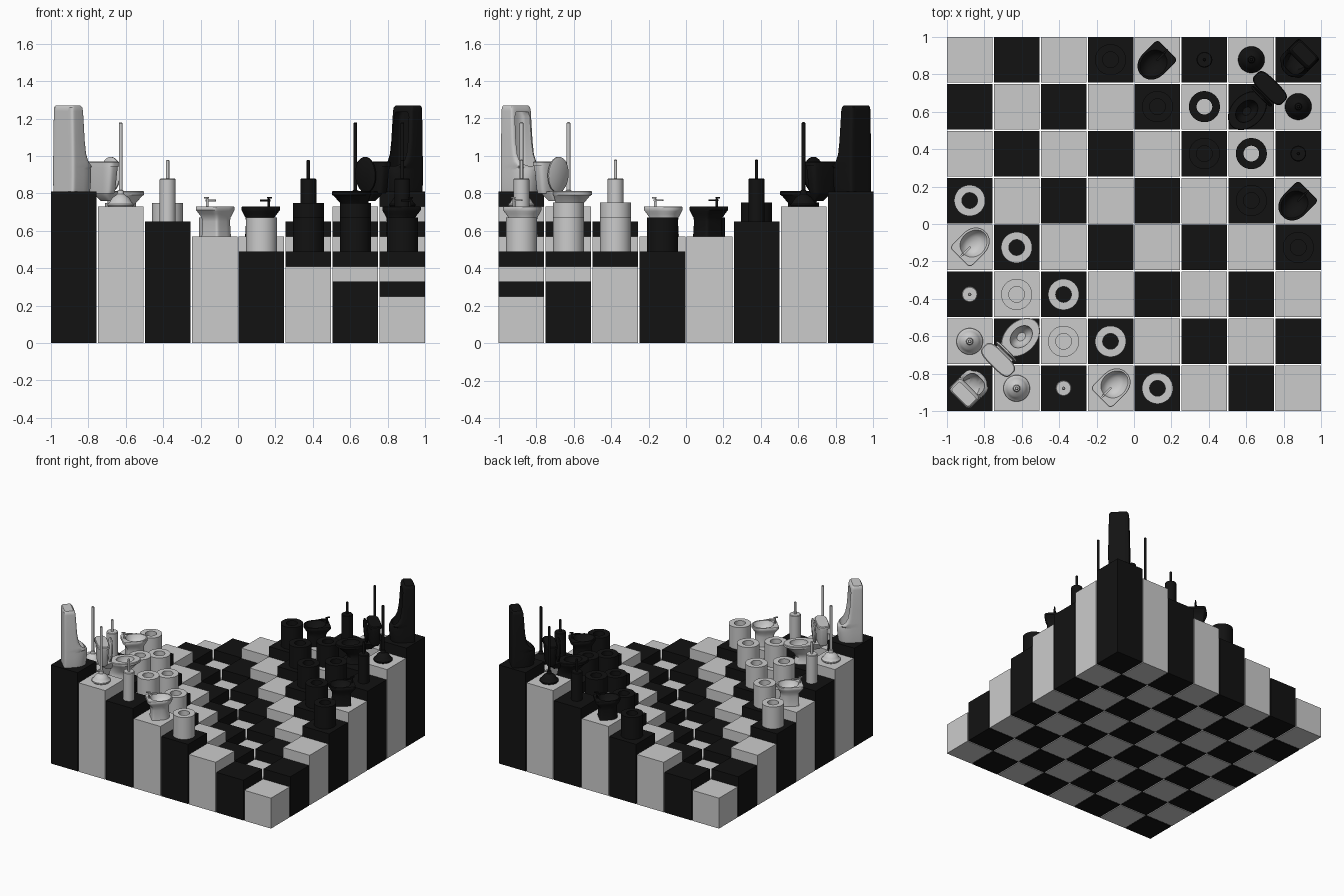
import bpy
from math import sin, cos, pi, radians
from mathutils import Matrix

if "Cube" in bpy.data.objects:
    bpy.data.objects.remove(bpy.data.objects["Cube"])

PITCH, CELL = 0.251, 0.243
black = bpy.data.materials.new("black")
black.diffuse_color = (0.006, 0.006, 0.006, 1)
black.use_nodes = True
black.node_tree.nodes["Principled BSDF"].inputs["Base Color"].default_value = black.diffuse_color


def ring(z, c, front, back, w, pf=2, pb=2, n=40):
    """Rounded outline: separate front/back lengths and superellipse powers."""
    pts = []
    for i in range(n):
        a = 2 * pi * (i + 0.5) / n
        l, p = (front, pf) if cos(a) > 0 else (back, pb)
        pw = lambda v: (1 if v > 0 else -1) * abs(v) ** (2 / p)
        pts.append((c + l * pw(cos(a)), w * pw(sin(a)), z))
    return pts


def circ(z, r):
    return ring(z, 0, r, r, r)


def loft(name, rings, place, mat=None, closed=False, local=Matrix()):
    n, m = len(rings[0]), len(rings)
    verts = [p for r in rings for p in r]
    faces = []
    for k in range(m if closed else m - 1):
        a, b = k * n, (k + 1) % m * n
        faces += [(a + i, a + (i + 1) % n, b + (i + 1) % n, b + i) for i in range(n)]
    if not closed:
        faces += [tuple(reversed(range(n))), tuple(range((m - 1) * n, m * n))]
    me = bpy.data.meshes.new(name)
    me.from_pydata(verts, [], faces)
    me.transform(local)
    me.shade_smooth()
    me.set_sharp_from_angle(angle=radians(35))
    if mat:
        me.materials.append(mat)
    ob = bpy.data.objects.new(name, me)
    ob.matrix_world = place
    bpy.context.collection.objects.link(ob)
    return ob


def roll(tag, m, mat):
    loft(tag + "paper_roll", [circ(0, .083), circ(.18, .083), circ(.18, .042), circ(0, .042)],
         m, mat, closed=True)


def brush(tag, m, mat):
    loft(tag + "brush_holder", [circ(0, .042), circ(.225, .042), circ(.23, .038), circ(.23, .012)], m, mat)
    loft(tag + "brush_handle", [circ(.2, .009), circ(.325, .009), circ(.33, .005)], m, mat)


def plunger(tag, m, mat):
    prof = [(0, .066), (.006, .071), (.014, .07), (.022, .06), (.035, .053), (.05, .042),
            (.06, .026), (.066, .019), (.085, .016), (.088, .011)]
    loft(tag + "plunger_cup", [circ(z, r) for z, r in prof], m, mat)
    loft(tag + "plunger_stick", [circ(.07, .01), circ(.445, .01), circ(.45, .006)], m, mat)


def sink(tag, m, mat):
    # pedestal, flared rim and hollow basin in one loft
    outer = [(0, .077, .066, .063), (.02, .075, .064, .061), (.08, .07, .064, .06),
             (.1, .072, .066, .063), (.12, .085, .08, .07), (.135, .094, .092, .076),
             (.142, .098, .098, .078), (.157, .098, .098, .078), (.16, .095, .096, .076)]
    rings = [ring(z, .022, f, k, w, 2.2, 9) for z, f, k, w in outer]
    rings += [ring(z, .025, l, l * .85, w) for z, l, w in
              [(.16, .085, .066), (.153, .081, .062), (.13, .068, .05), (.115, .045, .032), (.11, .01, .01)]]
    loft(tag + "wash_basin", rings, m, mat)
    # tap
    loft(tag + "tap_post", [ring(z, -.056, .007, .007, .007) for z in (.155, .2)], m, mat)
    loft(tag + "tap_spout", [ring(z, -.03, .036, .034, .006, 6, 4) for z in (.188, .198)], m, mat)
    loft(tag + "tap_lever", [ring(z, -.062, .016, .016, .005, 4, 4) for z in (.203, .211)], m, mat)
    loft(tag + "tap_stem", [ring(z, -.056, .004, .004, .004) for z in (.195, .205)], m, mat)


def toilet(tag, m, mat):
    # foot, bowl, rim and hollow
    outer = [(0, -.01, .085, .085, .056), (.015, -.01, .082, .082, .053), (.05, -.01, .068, .075, .043),
             (.08, 0, .075, .08, .048), (.11, .015, .095, .095, .066), (.135, .025, .11, .11, .079),
             (.142, .03, .12, .12, .085), (.158, .03, .12, .12, .085), (.162, .03, .116, .116, .082)]
    rings = [ring(z, c, f, k, w) for z, c, f, k, w in outer]
    rings += [ring(z, .035, l, l, w) for z, l, w in
              [(.162, .068, .05), (.14, .066, .048), (.11, .05, .036), (.085, .025, .02)]]
    loft(tag + "toilet_bowl", rings, m, mat)
    # shelf joining bowl and tank
    loft(tag + "tank_shelf", [ring(z, -.11, .05, l, w, 4, 4) for z, l, w in
                              [(.11, .01, .035), (.14, .05, .05), (.16, .06, .058)]], m, mat)
    tank = [(.15, .033, .075), (.17, .036, .082), (.29, .042, .097), (.295, .042, .097),
            (.295, .047, .106), (.315, .047, .106), (.321, .042, .101)]
    loft(tag + "toilet_tank", [ring(z, -.14, l, l, w, 3.5, 3.5) for z, l, w in tank], m, mat)
    # raised lid
    loft(tag + "toilet_lid", [ring(z, 0, l, l, w) for z, l, w in
                              [(-.007, .09, .07), (-.004, .095, .075), (.004, .095, .075), (.007, .09, .07)]],
         m, mat, local=Matrix.Translation((-.078, 0, .25)) @ Matrix.Rotation(radians(-87), 4, 'Y'))


def urinal(tag, m, mat):
    body = [(0, .09, .078), (.02, .094, .08), (.08, .1, .081), (.115, .1, .081), (.125, .096, .081),
            (.135, .08, .081), (.16, .05, .081), (.2, .03, .08), (.27, .018, .079),
            (.43, .006, .075), (.45, .0, .073), (.46, -.012, .066)]
    rings = [ring(z, -.02, f + .02, .065 if z < .455 else .058, w, 2.4 if z < .13 else 5, 9)
             for z, f, w in body]
    ob = loft(tag + "urinal", rings, m, mat)
    # niche hollowed out of the front
    cut = [(.05, .03, .03), (.065, .07, .05), (.1, .098, .06), (.2, .1, .06), (.4, .1, .056), (.425, .1, .045)]
    cutter = loft("niche_cutter", [ring(z, -.02, f, .03, w, 2.6 if z < .15 else 8, 3) for z, f, w in cut], m, mat)
    mod = ob.modifiers.new("niche", 'BOOLEAN')
    mod.object, mod.operation, mod.solver = cutter, 'DIFFERENCE', 'EXACT'
    bpy.context.view_layer.update()
    bpy.context.view_layer.objects.active = ob
    bpy.ops.object.modifier_apply(modifier="niche")
    bpy.data.objects.remove(cutter)
    ob.data.set_sharp_from_angle(angle=radians(35))


def height(i, j):
    return 0.25 + 0.08 * abs(7 - i - j)


def centre(i):
    return (i - 3.5) * PITCH


# stepped board, valley along one diagonal
for i in range(8):
    for j in range(8):
        bpy.ops.mesh.primitive_cube_add(size=1)
        ob = bpy.context.object
        ob.name = f"square_{i}_{j}"
        h = height(i, j)
        ob.data.transform(Matrix.Translation((centre(i), centre(j), h / 2)) @ Matrix.Diagonal((CELL, CELL, h, 1)))
        if (i + j) % 2 == 0:
            ob.data.materials.append(black)

# pieces of one side; the other side is the same turned half round
setup = [(urinal, [(0, 0)]), (toilet, [(1, 1)]), (plunger, [(1, 0), (0, 1)]),
         (brush, [(2, 0), (0, 2)]), (sink, [(3, 0), (0, 3)]),
         (roll, [(1, 2), (2, 1)] + [(k, 4 - k) for k in range(5)])]
for tag, turn, mat in (("light_", 45, None), ("dark_", 225, black)):
    for build, cells in setup:
        for i, j in cells:
            if mat:
                i, j = 7 - i, 7 - j
            place = Matrix.Translation((centre(i), centre(j), height(i, j))) @ Matrix.Rotation(radians(turn), 4, 'Z')
            build(tag, place, mat)
